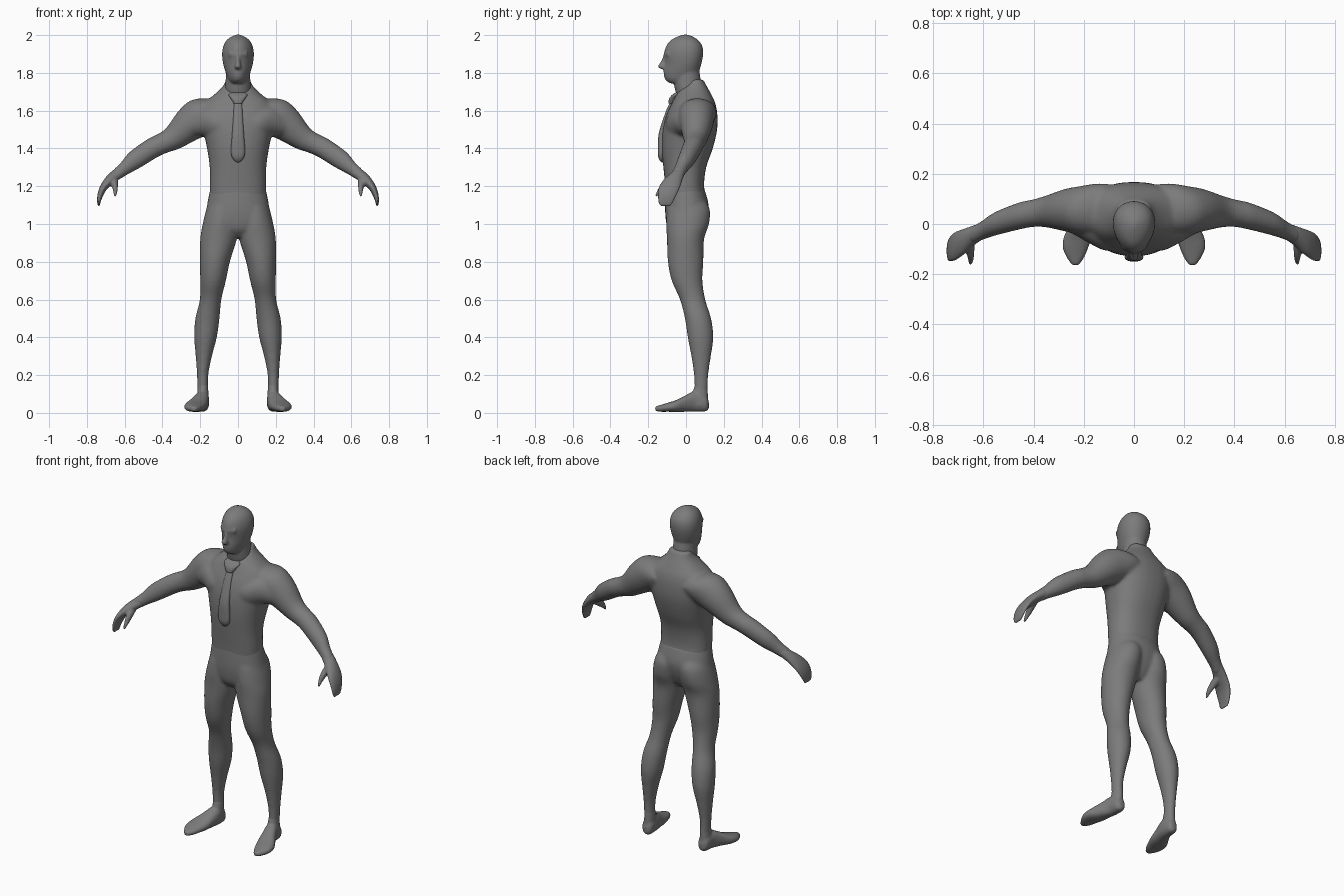
import bpy, bmesh
from math import sin, cos, pi
from mathutils import Vector

X, Y, Z = Vector((1, 0, 0)), Vector((0, 1, 0)), Vector((0, 0, 1))
grey = bpy.data.materials.new("dark_grey")
grey.diffuse_color = (.2, .2, .2, 1)


def smooth_path(st, steps=4):
    """Catmull-Rom interpolation through the stations (x, y, z, a, b)."""
    out = []
    for i in range(len(st) - 1):
        p0, p1, p2, p3 = st[max(i - 1, 0)], st[i], st[i + 1], st[min(i + 2, len(st) - 1)]
        for k in range(steps):
            t = k / steps
            out.append([0.5 * (2 * b + (c - a) * t + (2 * a - 5 * b + 4 * c - d) * t * t
                               + (3 * b - a - 3 * c + d) * t ** 3)
                        for a, b, c, d in zip(p0, p1, p2, p3)])
    return out + [list(st[-1])]


def loft(bm, st, u, v, mirror=False, power=2.0, taper=0.0, n=32):
    """Closed skin of (super)elliptical sections spanned by axes u and v."""
    e = 2 / power
    for side in ((1, -1) if mirror else (1,)):
        rings = []
        for x, y, z, a, b in smooth_path(st):
            ring = []
            for k in range(n):
                c, s = cos(2 * pi * k / n), sin(2 * pi * k / n)
                c = abs(c) ** e * (1 if c > 0 else -1)
                s = abs(s) ** e * (1 if s > 0 else -1)
                p = Vector((x, y, z)) + u * max(a, .002) * c * (1 + taper * s) + v * max(b, .002) * s
                p.x *= side
                ring.append(bm.verts.new(p))
            rings.append(ring)
        for r, q in zip(rings, rings[1:]):
            for k in range(n):
                bm.faces.new((r[k], r[(k + 1) % n], q[(k + 1) % n], q[k]))
        bm.faces.new(rings[0])
        bm.faces.new(rings[-1])


def upright(rows):
    """(z, centre x, half width, front y, back y) -> stations."""
    return [(cx, (f + b) / 2, z, rx, (b - f) / 2) for z, cx, rx, f, b in rows]


def finish(bm, name, voxel=0.0, rounds=4):
    bmesh.ops.recalc_face_normals(bm, faces=bm.faces)
    me = bpy.data.meshes.new(name)
    bm.to_mesh(me)
    bm.free()
    me.polygons.foreach_set("use_smooth", [True] * len(me.polygons))
    me.materials.append(grey)
    ob = bpy.data.objects.new(name, me)
    bpy.context.collection.objects.link(ob)
    if voxel:
        m = ob.modifiers.new("fuse", 'REMESH')
        m.mode, m.voxel_size, m.use_smooth_shade = 'VOXEL', voxel, True
        s = ob.modifiers.new("soften", 'SMOOTH')
        s.factor, s.iterations = 0.5, rounds
    return ob


# Head: skull, neck, nose, brow
bm = bmesh.new()
loft(bm, upright([(1.745, 0, .035, -.085, .0), (1.765, 0, .05, -.11, .03), (1.80, 0, .064, -.119, .065),
                  (1.85, 0, .078, -.113, .082), (1.90, 0, .083, -.116, .091), (1.94, 0, .077, -.106, .087),
                  (1.97, 0, .062, -.084, .068), (1.99, 0, .038, -.05, .04), (2.003, 0, .008, -.014, .008)]),
     X, Y, taper=.18)
loft(bm, upright([(1.66, 0, .07, -.04, .09), (1.70, 0, .07, -.055, .09), (1.75, 0, .066, -.064, .08),
                  (1.80, 0, .064, -.06, .072), (1.85, 0, .06, -.04, .06)]), X, Y)
loft(bm, upright([(1.82, 0, .014, -.128, -.09), (1.832, 0, .018, -.15, -.09),
                  (1.86, 0, .012, -.134, -.09), (1.89, 0, .01, -.12, -.09)]), X, Y)
loft(bm, [(-.05, -.09, 1.9, .008, .014), (0, -.108, 1.895, .012, .014), (.05, -.09, 1.9, .008, .014)], Y, Z)
finish(bm, "head", .006, 6)

# Shirt: torso, chest muscles, both sleeves
bm = bmesh.new()
loft(bm, upright([(1.12, 0, .151, -.105, .11), (1.2, 0, .15, -.11, .096), (1.3, 0, .15, -.12, .107),
                  (1.4, 0, .164, -.128, .142), (1.5, 0, .185, -.123, .165), (1.58, 0, .195, -.103, .166),
                  (1.64, 0, .178, -.075, .155), (1.69, 0, .12, -.05, .132), (1.73, 0, .08, -.017, .11),
                  (1.765, 0, .064, .02, .092)]), X, Y, power=2.3)
loft(bm, [(.04, -.04, 1.52, .07, .07), (.12, -.03, 1.53, .075, .08), (.19, .005, 1.545, .075, .08),
          (.26, .04, 1.525, .07, .065)], Y, Z, mirror=True)
arm_up = Vector((.57, 0, .82))
loft(bm, [(.10, .06, 1.60, .1, .075), (.15, .06, 1.587, .101, .095), (.205, .055, 1.564, .097, .102),
          (.27, .055, 1.519, .085, .089), (.345, .05, 1.453, .064, .065), (.40, .043, 1.426, .055, .057),
          (.452, .033, 1.402, .054, .055), (.545, .003, 1.34, .047, .051), (.60, -.024, 1.295, .038, .037),
          (.645, -.047, 1.26, .035, .032)], Y, arm_up, mirror=True)
finish(bm, "shirt", .008, 14)

# Trousers: pelvis with both legs
bm = bmesh.new()
loft(bm, upright([(1.185, 0, .148, -.107, .098), (1.1, 0, .164, -.111, .12), (1.03, 0, .172, -.108, .11),
                  (.97, 0, .13, -.095, .085), (.93, 0, .06, -.06, .055)]), X, Y, power=2.2)
loft(bm, upright([(1.14, .07, .07, -.085, .09), (1.08, .08, .087, -.1, .126), (1.0, .093, .094, -.105, .122),
                  (.92, .103, .097, -.101, .096), (.8, .122, .079, -.096, .092), (.7, .132, .068, -.076, .087),
                  (.6, .145, .057, -.032, .102), (.5, .162, .064, -.006, .133), (.4, .172, .06, .009, .145),
                  (.3, .181, .043, .028, .132), (.2, .187, .03, .042, .118), (.105, .186, .028, .046, .114)]),
     X, Y, mirror=True)
finish(bm, "trousers", .008, 10)

# Feet: ankle and foot
bm = bmesh.new()
loft(bm, upright([(.15, .186, .027, .046, .114), (.1, .186, .03, .034, .116), (.04, .19, .036, .015, .118)]),
     X, Y, mirror=True)
loft(bm, [(.185, .121, .04, .012, .018), (.187, .105, .05, .031, .042), (.19, .05, .061, .038, .055),
          (.205, .0, .05, .046, .044), (.223, -.05, .037, .056, .032), (.233, -.095, .03, .051, .024),
          (.233, -.135, .024, .034, .018), (.233, -.163, .022, .014, .012)],
     X, Z, mirror=True, power=2.3)
finish(bm, "feet", .006, 6)

# Hands: curled mitten and thumb with a wide web
bm = bmesh.new()
normal = Vector((.82, 0, .57))
loft(bm, [(.615, -.032, 1.282, .034, .031), (.645, -.048, 1.26, .039, .031), (.679, -.07, 1.231, .05, .027),
          (.711, -.088, 1.194, .056, .02), (.729, -.099, 1.155, .05, .016), (.737, -.107, 1.12, .041, .011),
          (.738, -.109, 1.096, .03, .006)], Y, normal, mirror=True)
loft(bm, [(.662, -.06, 1.24, .026, .024), (.655, -.095, 1.215, .02, .022), (.65, -.128, 1.187, .013, .018),
          (.65, -.15, 1.162, .009, .01), (.651, -.16, 1.146, .005, .005)],
     X, Vector((0, -.6, .8)), mirror=True)
finish(bm, "hands", .005, 4)

# Tie: knot and blade
bm = bmesh.new()
loft(bm, [(0, -.044, 1.697, .035, .008), (0, -.056, 1.684, .05, .017), (0, -.068, 1.664, .038, .021),
          (0, -.078, 1.638, .022, .016)], X, Y, power=2.4)
loft(bm, [(0, -.07, 1.65, .02, .012), (0, -.094, 1.59, .024, .015), (0, -.126, 1.48, .031, .018),
          (0, -.131, 1.40, .037, .018), (0, -.131, 1.36, .034, .017), (0, -.128, 1.338, .022, .012),
          (0, -.126, 1.326, .005, .004)], X, Y, power=2.4)
finish(bm, "tie")
